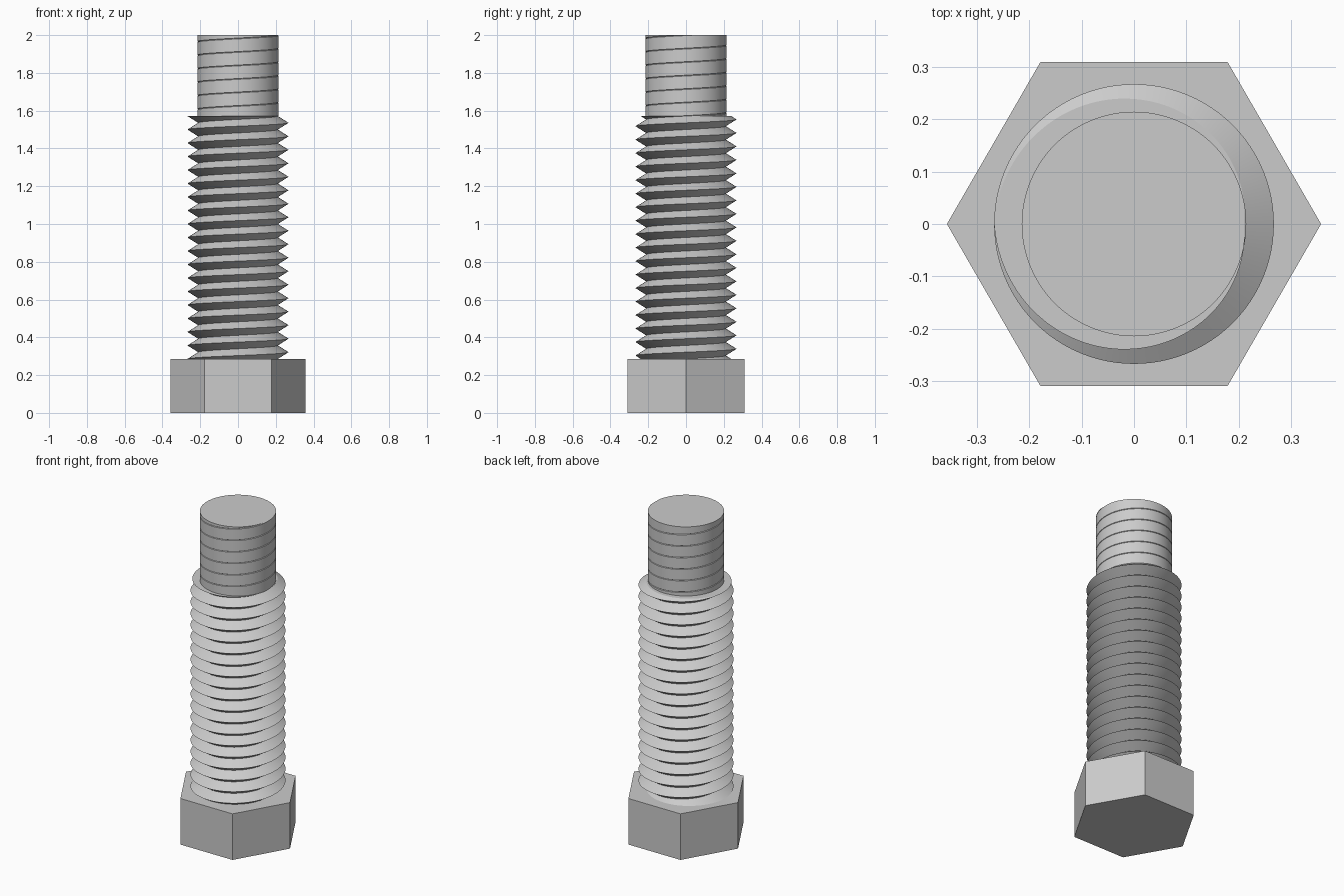
import bpy, bmesh, math

cube = bpy.data.objects.get("Cube")
if cube:
    bpy.data.objects.remove(cube, do_unlink=True)

UNIT = 1 / 7
PITCH = UNIT / 2
HEAD_TOP, THREAD_TOP, TOP = 2 * UNIT, 11 * UNIT, 2.0
HEAD_R, SHANK_R = 2.5 * UNIT, 1.5 * UNIT
CREST_R, ROOT_R = 0.267, 0.2105
SEGMENTS = 96

# Material
steel = bpy.data.materials.new("steel grey")
steel.use_nodes = True
colour = (0.6, 0.6, 0.6, 1)
steel.diffuse_color = colour
steel.node_tree.nodes["Principled BSDF"].inputs["Base Color"].default_value = colour


def finish(bm, name, smooth=False):
    mesh = bpy.data.meshes.new(name)
    bm.to_mesh(mesh)
    bm.free()
    mesh.materials.append(steel)
    obj = bpy.data.objects.new(name, mesh)
    bpy.context.collection.objects.link(obj)
    if smooth:
        bpy.ops.object.select_all(action='DESELECT')
        obj.select_set(True)
        bpy.context.view_layer.objects.active = obj
        bpy.ops.object.shade_smooth_by_angle(angle=math.radians(25))
    return obj


def helical_rod(name, profile, low, high):
    """Sweep a one-pitch (radius, height) profile along a right-hand helix,
    then trim it flat at both ends and cap the top."""
    bm = bmesh.new()
    turns = round((high - low) / PITCH) + 4
    rows = []
    for k in range(turns * SEGMENTS + 1):
        a = math.pi + math.tau * k / SEGMENTS
        z = low + PITCH * (k / SEGMENTS - 2)
        rows.append([bm.verts.new((r * math.cos(a), r * math.sin(a), z + h))
                     for r, h in profile])
    for r0, r1 in zip(rows, rows[1:]):
        for j in range(len(profile) - 1):
            bm.faces.new((r0[j], r1[j], r1[j + 1], r0[j + 1]))
    bmesh.ops.remove_doubles(bm, verts=bm.verts[:], dist=1e-5)
    for z, direction in ((low, -1), (high, 1)):
        bmesh.ops.bisect_plane(
            bm, geom=bm.verts[:] + bm.edges[:] + bm.faces[:], dist=1e-5,
            plane_co=(0, 0, z), plane_no=(0, 0, direction), clear_outer=True)
    rim = [e for e in bm.edges if e.is_boundary
           and all(abs(v.co.z - high) < 1e-4 for v in e.verts)]
    for cap in bmesh.ops.edgeloop_fill(bm, edges=rim)["faces"]:
        cap.normal_update()
        if cap.normal.z < 0:
            cap.normal_flip()
    return finish(bm, name, smooth=True)


# Hexagonal head, corners on the x axis
bm = bmesh.new()
corners = [bm.verts.new((HEAD_R * math.cos(i * math.pi / 3),
                         HEAD_R * math.sin(i * math.pi / 3), 0)) for i in range(6)]
base = bm.faces.new(corners)
top = bmesh.ops.extrude_face_region(bm, geom=[base], use_keep_orig=True)["geom"]
bmesh.ops.translate(bm, vec=(0, 0, HEAD_TOP),
                    verts=[g for g in top if isinstance(g, bmesh.types.BMVert)])
bmesh.ops.recalc_face_normals(bm, faces=bm.faces[:])
finish(bm, "hex_head")

# Sharp V thread, sunk one pitch into the head
half = PITCH / 2
helical_rod("thread", [(CREST_R, 0), (ROOT_R, half), (CREST_R, PITCH)],
            HEAD_TOP - PITCH, THREAD_TOP)

# Turned-down tip, where only the thread roots remain as a fine groove
land = half * (CREST_R - SHANK_R) / (CREST_R - ROOT_R)
helical_rod("grooved_tip",
            [(SHANK_R, -land), (SHANK_R, land), (ROOT_R, half), (SHANK_R, PITCH - land)],
            THREAD_TOP, TOP)
